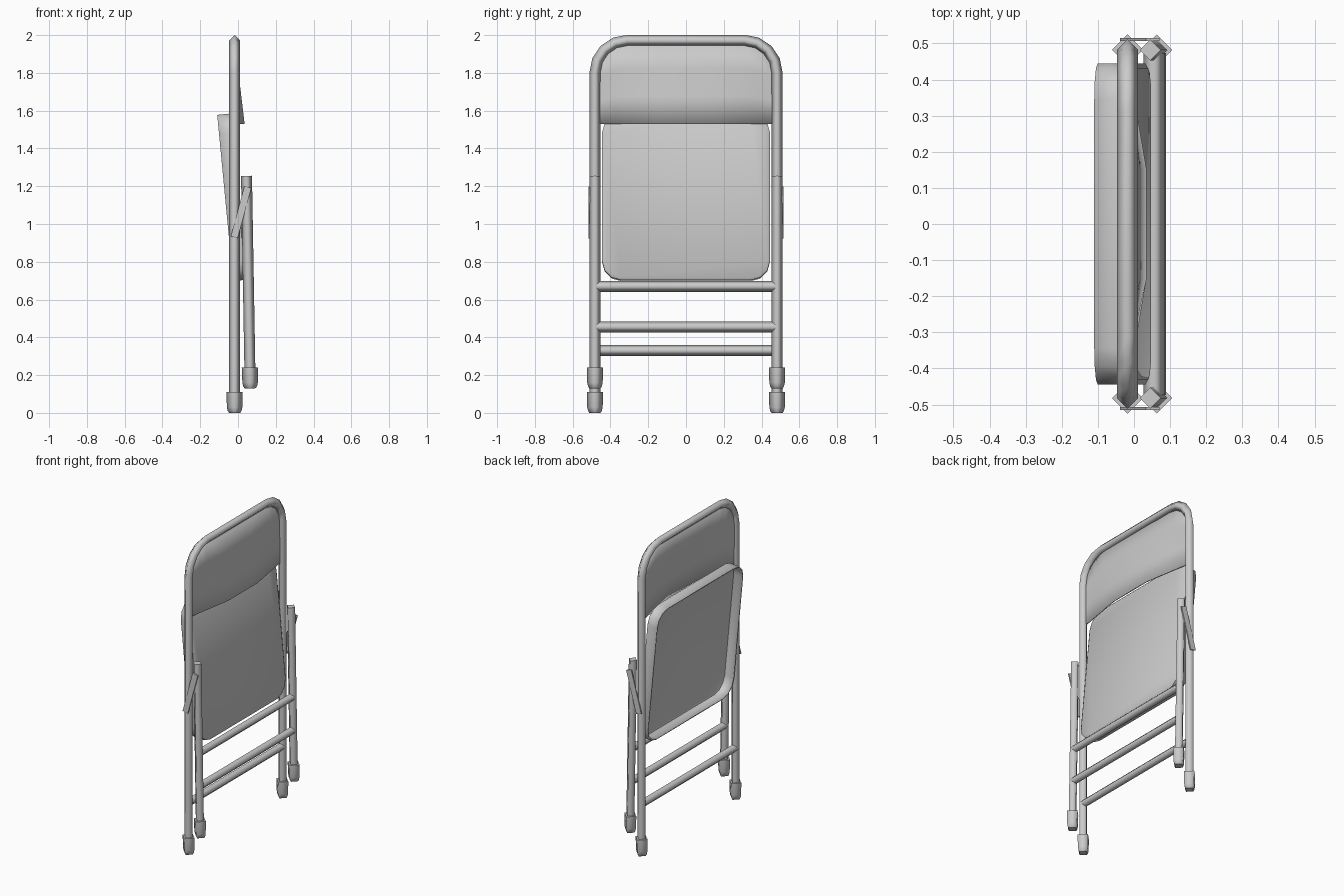
import bpy, bmesh, math
from mathutils import Vector, Matrix

cube = bpy.data.objects.get("Cube")
if cube:
    bpy.data.objects.remove(cube, do_unlink=True)

GREY = (0.6, 0.6, 0.6, 1)
metal = bpy.data.materials.new("grey_metal")
metal.use_nodes = True
metal.diffuse_color = GREY
metal.node_tree.nodes["Principled BSDF"].inputs["Base Color"].default_value = GREY

SIDE = 0.482      # half distance between the uprights
FRAME_X = -0.018  # plane of the main frame
TUBE = 0.029      # half diagonal of the tubing


def finish(name, bm, thickness=0, angle=None):
    bmesh.ops.recalc_face_normals(bm, faces=bm.faces)
    mesh = bpy.data.meshes.new(name)
    bm.to_mesh(mesh)
    bm.free()
    mesh.materials.append(metal)
    obj = bpy.data.objects.new(name, mesh)
    bpy.context.collection.objects.link(obj)
    if thickness:
        mod = obj.modifiers.new("sheet", "SOLIDIFY")
        mod.thickness = thickness
        mod.offset = -1
    if angle:
        bpy.ops.object.select_all(action="DESELECT")
        obj.select_set(True)
        bpy.context.view_layer.objects.active = obj
        bpy.ops.object.shade_smooth_by_angle(angle=math.radians(angle))
    return obj


def tube(name, points, radii):
    """Sweep a four-sided section along a path, smooth sides and flat ends."""
    pts = [Vector(p) for p in points]
    bm = bmesh.new()
    rings = []
    for i, p in enumerate(pts):
        a = (p - pts[max(i - 1, 0)]).normalized()
        b = (pts[min(i + 1, len(pts) - 1)] - p).normalized()
        t = (a + b).normalized()
        u = Vector((1, 0, 0))
        u = (u - t * u.dot(t)).normalized()
        v = t.cross(u) / max(t.dot(b if b.length else a), 0.5)
        r = radii[i] if isinstance(radii, list) else radii
        rings.append([bm.verts.new(p + d * r) for d in (u, v, -u, -v)])
    for lo, hi in zip(rings, rings[1:]):
        for k in range(4):
            n = (k + 1) % 4
            bm.faces.new((lo[k], lo[n], hi[n], hi[k])).smooth = True
    bm.faces.new(rings[0])
    bm.faces.new(rings[-1])
    return finish(name, bm)


def arc(cy, cz, r, start, end, steps):
    angles = [math.radians(start + (end - start) * i / steps) for i in range(steps + 1)]
    return [(cy + r * math.cos(a), cz + r * math.sin(a)) for a in angles]


# Main frame: one bent hoop
bend = arc(0.31, 1.80, 0.172, 0, 90, 4)
hoop = [(SIDE, 0.03)] + bend
hoop += [(-y, z) for y, z in reversed(hoop)]
tube("main_frame", [(FRAME_X, y, z) for y, z in hoop], TUBE)


# Rear legs lean slightly away from the frame
def rear_x(z):
    return 0.045 + (1.255 - z) * 0.0175


for side, label in ((1, "left"), (-1, "right")):
    y = side * SIDE
    tube("rear_leg_" + label, [(rear_x(z), y, z) for z in (0.16, 1.255)], TUBE)
    # Rubber feet
    profile = ((0, 0.03), (0.012, 0.037), (0.03, 0.041), (0.11, 0.043))
    radii = [r for _, r in profile]
    tube("front_foot_" + label, [(FRAME_X, y, h) for h, _ in profile], radii)
    tube("rear_foot_" + label, [(rear_x(h + 0.13), y, h + 0.13) for h, _ in profile], radii)
    # Folding link between frame and rear leg
    bm = bmesh.new()
    bmesh.ops.create_cube(bm, size=1, matrix=Matrix.Translation((0.016, side * 0.511, 1.062))
                          @ Matrix.Rotation(0.265, 4, "Y")
                          @ Matrix.Diagonal((0.038, 0.008, 0.275, 1)))
    finish("folding_link_" + label, bm)

# Cross bars
for name, x, z in (("rear_upper_bar", rear_x(0.67), 0.67),
                   ("rear_lower_bar", rear_x(0.455), 0.455),
                   ("front_bar", FRAME_X, 0.33)):
    tube(name, [(x, -0.473, z), (x, 0.473, z)], TUBE)

# Backrest: sheet that bulges towards its lower edge
LOW = 1.53
half = [(y, z) for y, z in bend] + [(0.15, 1.972)]
columns = half + [(-y, z) for y, z in reversed(half)]
bm = bmesh.new()
grid = []
for y, top in columns:
    bulge = 0.053 * min(1, max(0, 1 - (abs(y) - 0.15) / 0.31))
    col = []
    for i in range(4):
        z = LOW + (top - LOW) * i / 3
        fade = (1.972 - z) / (1.972 - LOW)
        col.append(bm.verts.new((FRAME_X + bulge * fade, y, z)))
    grid.append(col)
for a, b in zip(grid, grid[1:]):
    for i in range(3):
        bm.faces.new((a[i], b[i], b[i + 1], a[i + 1]))
finish("backrest", bm, 0.008, 40)

# Seat: folded up, shallow pan open towards the back
BOTTOM, TOP, WIDE, ROUND = 0.705, 1.585, 0.444, 0.1
SLOPE = 0.0956


def outline(inset):
    w, r = WIDE - ROUND, ROUND - inset
    lo, hi = BOTTOM + ROUND, TOP - ROUND
    return (arc(w, hi, r, 0, 90, 3) + arc(-w, hi, r, 90, 180, 3)
            + arc(-w, lo, r, 180, 270, 3) + arc(w, lo, r, 270, 360, 3))


bm = bmesh.new()
rings = []
for depth, inset in ((-0.075, 0), (-0.008, 0), (0, 0.014)):
    rings.append([bm.verts.new((0.049 + depth - SLOPE * (z - BOTTOM), y, z + SLOPE * depth))
                  for y, z in outline(inset)])
for a, b in zip(rings, rings[1:]):
    for k in range(len(a)):
        n = (k + 1) % len(a)
        bm.faces.new((a[k], a[n], b[n], b[k]))
bm.faces.new(rings[-1])
finish("seat_pan", bm, 0.008, 35)
